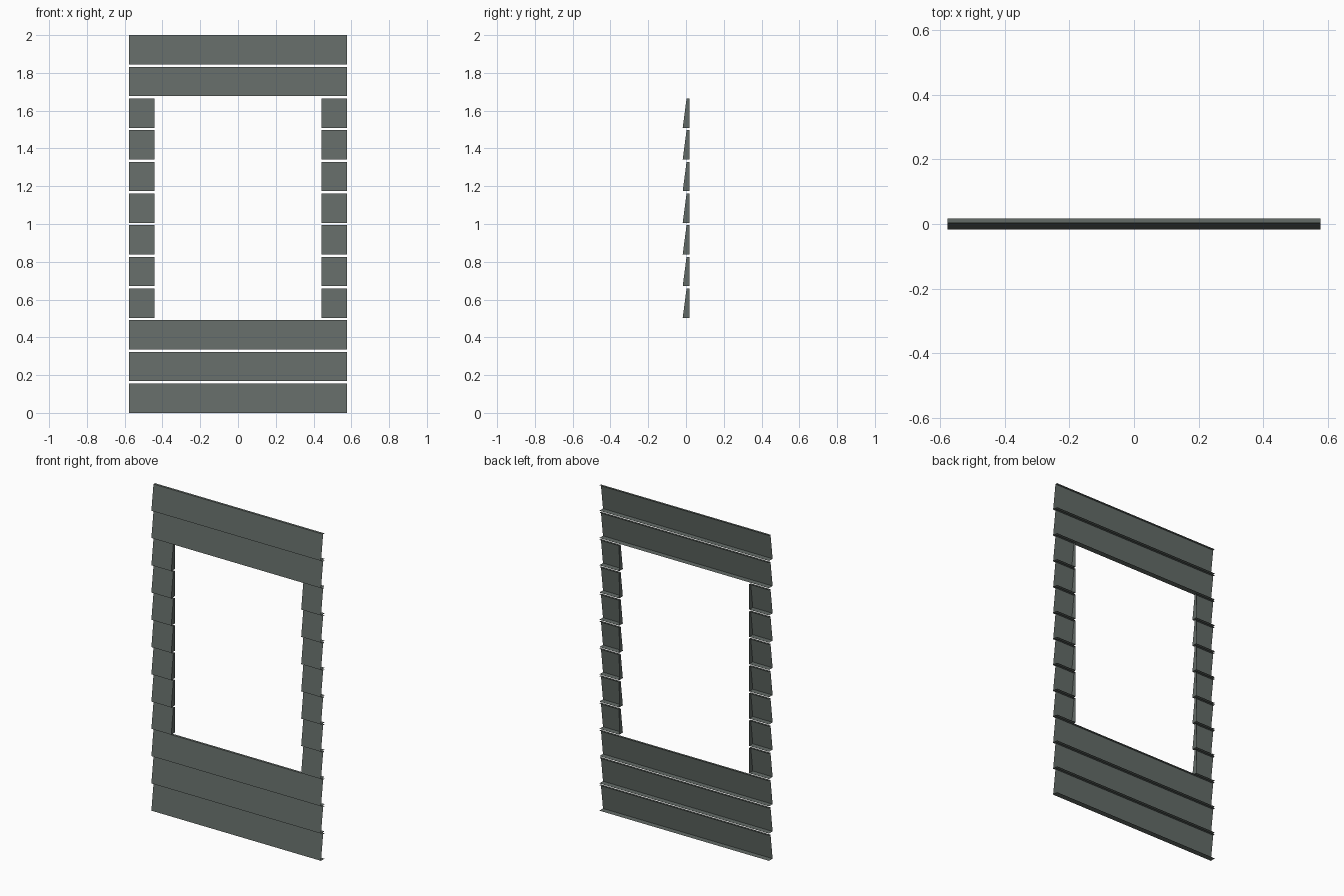
import bpy, bmesh

if "Cube" in bpy.data.objects:
    bpy.data.objects.remove(bpy.data.objects["Cube"])

HALF_W, INNER = 0.577, 0.442      # wall half width, window half width
ROWS, H = 12, 0.156               # number of boards and board height
PITCH = (2 - H) / (ROWS - 1)
# Open-backed board section (y, z): back bottom, front bottom, front top, back top
PROFILE = [(0.0175, 0), (-0.0175, 0), (0.003, H), (0.0175, H)]

mat = bpy.data.materials.new("grey_green_paint")
mat.diffuse_color = (0.125, 0.147, 0.135, 1)
mat.use_nodes = True
mat.node_tree.nodes["Principled BSDF"].inputs["Base Color"].default_value = mat.diffuse_color


def board(name, x0, x1, z, cap=None):
    """Sheet board from x0 to x1; cap is 0 or 1 for the closed end."""
    bm = bmesh.new()
    ends = [[bm.verts.new((x, y, z + dz)) for y, dz in PROFILE] for x in (x0, x1)]
    a, b = ends
    for i in range(3):
        bm.faces.new((a[i], a[i + 1], b[i + 1], b[i]))
    if cap is not None:
        bm.faces.new(ends[cap] if cap == 0 else ends[cap][::-1])
    bm.normal_update()
    # Make the sloped face look towards the front, the rest follow
    bm.faces.ensure_lookup_table()
    bmesh.ops.recalc_face_normals(bm, faces=bm.faces)
    if bm.faces[1].normal.y > 0:
        bmesh.ops.reverse_faces(bm, faces=bm.faces)
    me = bpy.data.meshes.new(name)
    bm.to_mesh(me)
    bm.free()
    me.materials.append(mat)
    bpy.context.collection.objects.link(bpy.data.objects.new(name, me))


for r in range(ROWS):
    z = r * PITCH
    if 3 <= r <= 9:
        # short boards beside the window, closed at the window side
        board(f"left_board_{r + 1}", -HALF_W, -INNER, z, cap=1)
        board(f"right_board_{r + 1}", INNER, HALF_W, z, cap=0)
    else:
        # full-width boards above and below the window
        board(f"long_board_{r + 1}", -HALF_W, HALF_W, z)
